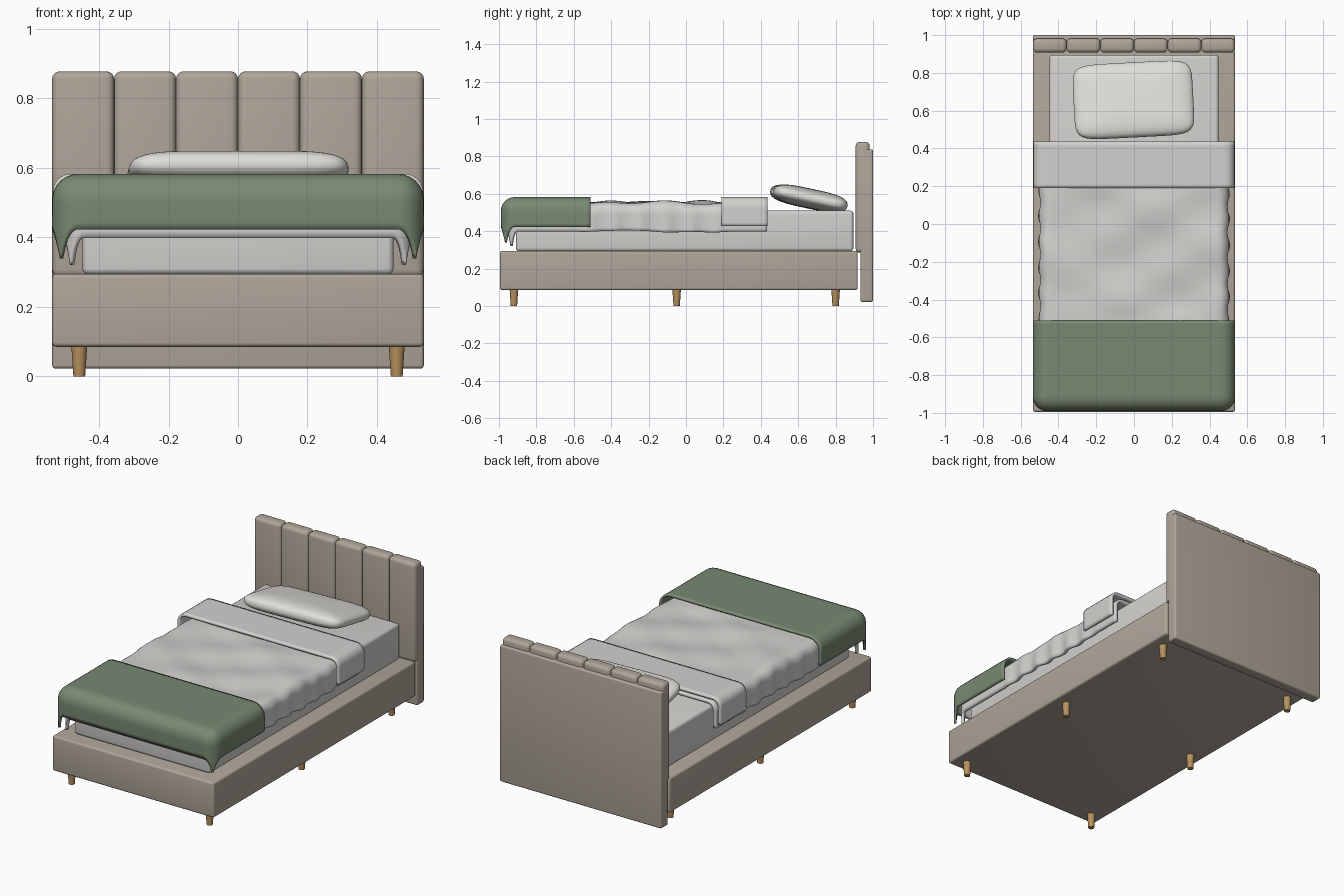
import bpy, bmesh
from math import sin, cos, pi, hypot, radians, copysign
from mathutils import Matrix

if "Cube" in bpy.data.objects:
    bpy.data.objects.remove(bpy.data.objects["Cube"], do_unlink=True)


def material(name, rgb):
    m = bpy.data.materials.new(name)
    m.use_nodes = True
    m.diffuse_color = (*rgb, 1)
    bsdf = next(n for n in m.node_tree.nodes if n.type == "BSDF_PRINCIPLED")
    bsdf.inputs["Base Color"].default_value = (*rgb, 1)
    bsdf.inputs["Roughness"].default_value = 0.8
    return m


FABRIC = material("beige upholstery", (0.43, 0.38, 0.32))
LINEN = material("white linen", (0.65, 0.64, 0.62))
PILLOW = material("pillow white", (0.74, 0.73, 0.69))
GREEN = material("sage green", (0.19, 0.25, 0.17))
WOOD = material("oak", (0.47, 0.28, 0.11))


def finish(bm, name, mat, angle=40):
    mesh = bpy.data.meshes.new(name)
    bm.to_mesh(mesh)
    bm.free()
    ob = bpy.data.objects.new(name, mesh)
    bpy.context.collection.objects.link(ob)
    mesh.materials.append(mat)
    bpy.ops.object.select_all(action="DESELECT")
    ob.select_set(True)
    bpy.context.view_layer.objects.active = ob
    bpy.ops.object.shade_smooth_by_angle(angle=radians(angle))
    return ob


def box(name, lo, hi, mat, bevel):
    """Rounded box between two corners."""
    bm = bmesh.new()
    bmesh.ops.create_cube(bm, size=1)
    for v in bm.verts:
        for i in range(3):
            v.co[i] = lo[i] if v.co[i] < 0 else hi[i]
    bmesh.ops.bevel(bm, geom=bm.edges[:], offset=bevel, segments=4,
                    profile=0.5, affect="EDGES")
    return finish(bm, name, mat)


def drape(name, mat, half, y0, y1, top, drop, r, thick, foot=False,
          bump=0.0, ripple=0.0):
    """Cloth sheet bent over the bed sides, and over the foot if asked."""
    ix, iy = half - r, y0 + r
    d = drop - r + r * pi / 2
    start = iy - d if foot else y0
    nu, nv = 72, max(12, int((y1 - start) * 50))
    bm = bmesh.new()
    rows = []
    for j in range(nv + 1):
        v = start + (y1 - start) * j / nv
        row = []
        for i in range(nu + 1):
            u = (ix + d) * (2 * i / nu - 1)
            cx = max(-ix, min(ix, u))
            cy = max(iy, v) if foot else v
            du, dv = u - cx, v - cy
            dist = hypot(du, dv)
            if dist < r * pi / 2:
                out, down = r * sin(dist / r), r * (1 - cos(dist / r))
            else:
                out, down = r, r + dist - r * pi / 2
            # hem waves along the sides, soft creases on top
            mid = max(0, min(1, (v + 0.6) * 6, (0.3 - v) * 6))
            out += ripple * mid * min(1, dist / d) * sin(v * 46 + cx)
            z = top - down + bump * mid * (
                sin(7 * u + 9 * v) * 0.6 + sin(17 * v - 8 * u + 1) * 0.4
                + sin(13 * u + 3 * v) * sin(19 * v) * 0.5)
            k = out / dist if dist > 1e-6 else 0
            row.append(bm.verts.new((cx + du * k, cy + dv * k, z)))
        rows.append(row)
    for a, b in zip(rows, rows[1:]):
        for i in range(nu):
            bm.faces.new((a[i], a[i + 1], b[i + 1], b[i]))
    ob = finish(bm, name, mat, 50)
    s = ob.modifiers.new("thickness", "SOLIDIFY")
    s.thickness, s.offset = thick, -1
    return ob


# Upholstered base and mattress
W = 0.535
box("bed_base", (-W, -0.995, 0.085), (W, 0.918, 0.295), FABRIC, 0.012)
box("mattress", (-0.448, -0.91, 0.293), (0.448, 0.895, 0.51), LINEN, 0.018)

# Headboard: flat back and six padded channels
box("headboard_back", (-W, 0.932, 0.022), (W, 1.0, 0.838), FABRIC, 0.01)
step = 2 * W / 6
for n in range(6):
    x = -W + n * step
    box(f"headboard_channel_{n + 1}", (x, 0.907, 0.285),
        (x + step, 0.982, 0.878), FABRIC, 0.022)

# Tapered legs, three per side
for side, x in (("right", -0.457), ("left", 0.457)):
    for place, y in (("front", -0.92), ("middle", -0.05), ("back", 0.8)):
        bm = bmesh.new()
        bmesh.ops.create_cone(bm, cap_ends=True, segments=24, radius1=0.017,
                              radius2=0.023, depth=0.09,
                              matrix=Matrix.Translation((x, y, 0.045)))
        finish(bm, f"leg_{place}_{side}", WOOD)

# Bedding layers
drape("duvet", LINEN, 0.5, -0.955, 0.432, 0.553, 0.155, 0.055, 0.018,
      foot=True, bump=0.009, ripple=0.009)
drape("duvet_fold", LINEN, W - 0.002, 0.19, 0.436, 0.583, 0.155, 0.05, 0.016)
drape("throw_blanket", GREEN, W, -0.99, -0.51, 0.583, 0.16, 0.075, 0.014,
      foot=True)

# Pillow: plump rounded cushion leaning toward the foot
bm = bmesh.new()
bmesh.ops.create_uvsphere(bm, u_segments=64, v_segments=32, radius=1)


def power(c, e):
    return copysign(abs(c) ** e, c)


for v in bm.verts:
    flat = hypot(v.co.x, v.co.y)
    c, s = (v.co.x / flat, v.co.y / flat) if flat > 1e-6 else (0, 0)
    ring = flat ** 0.6
    v.co = (0.317 * ring * power(c, 0.3), 0.202 * ring * power(s, 0.3),
            0.053 * power(v.co.z, 0.8))
bm.transform(Matrix.Translation((-0.003, 0.657, 0.575))
             @ Matrix.Rotation(radians(3), 4, "Z")
             @ Matrix.Rotation(radians(-12), 4, "X"))
finish(bm, "pillow", PILLOW, 80)
